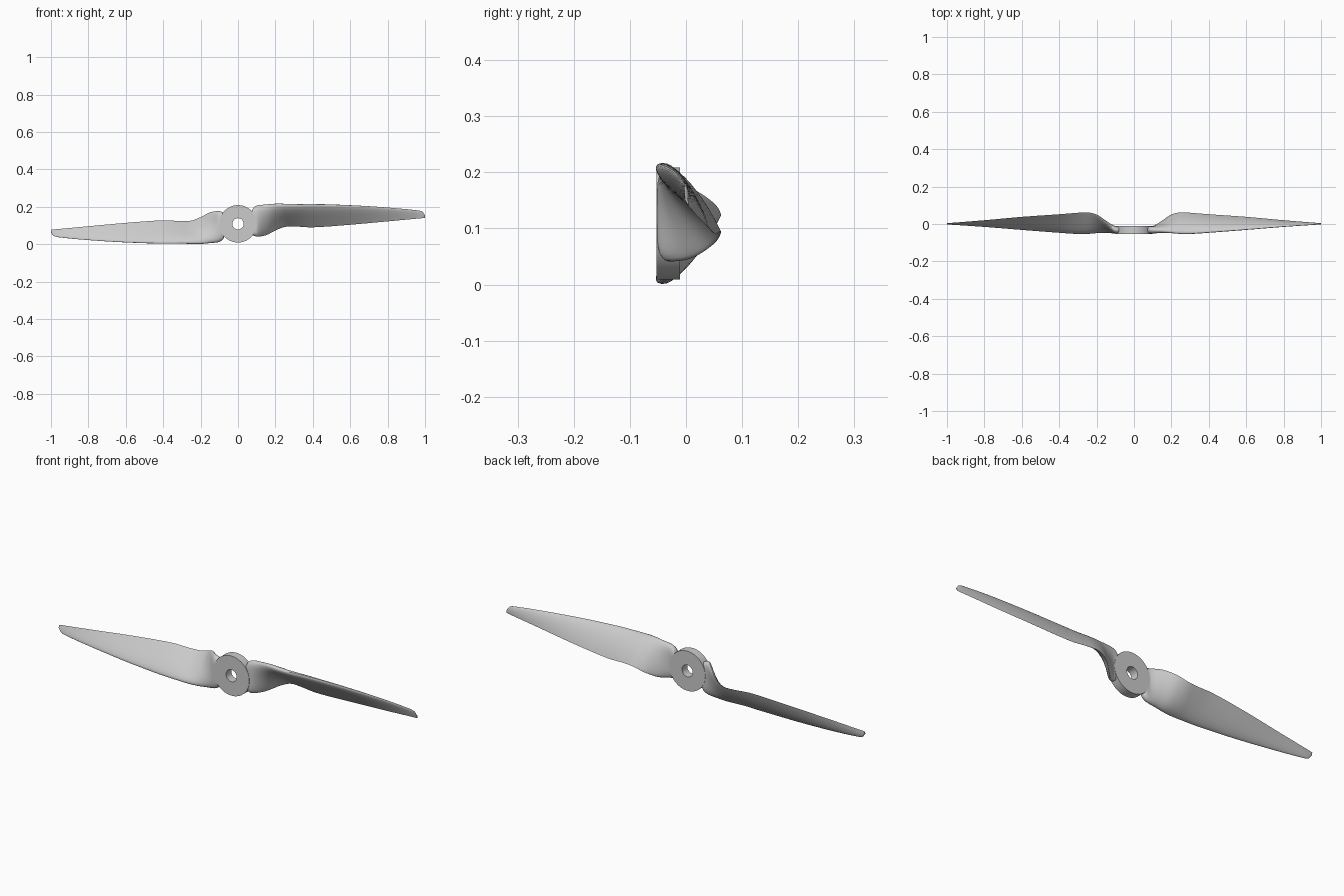
import bpy, math
from mathutils import Matrix, Vector

if "Cube" in bpy.data.objects:
    bpy.data.objects.remove(bpy.data.objects["Cube"])

CZ = 0.109  # height of the spin axis


def make(name, verts, faces, angle=40):
    me = bpy.data.meshes.new(name)
    me.from_pydata(verts, [], faces)
    me.update()
    ob = bpy.data.objects.new(name, me)
    bpy.context.collection.objects.link(ob)
    bpy.ops.object.select_all(action='DESELECT')
    ob.select_set(True)
    bpy.context.view_layer.objects.active = ob
    bpy.ops.object.mode_set(mode='EDIT')
    bpy.ops.mesh.select_all(action='SELECT')
    bpy.ops.mesh.normals_make_consistent(inside=False)
    bpy.ops.object.mode_set(mode='OBJECT')
    bpy.ops.object.shade_smooth_by_angle(angle=math.radians(angle))
    return ob


# Hub: rectangular section revolved about y, with a shaft hole
N = 64
section = [(0.03, -0.053), (0.1, -0.053), (0.1, -0.011), (0.03, -0.011)]
hv = [(r * math.cos(2 * math.pi * i / N), y, CZ + r * math.sin(2 * math.pi * i / N))
      for i in range(N) for r, y in section]
hf = [(4 * i + k, 4 * i + (k + 1) % 4, 4 * ((i + 1) % N) + (k + 1) % 4, 4 * ((i + 1) % N) + k)
      for i in range(N) for k in range(4)]
make("hub", hv, hf)

# Blade stations: x, leading y/z, trailing y/z, thickness, slab-ness (1 root, 0 airfoil)
stations = [
    (0.070, -0.032, 0.170, -0.032, 0.060, 0.034, 1),
    (0.082, -0.032, 0.194, -0.032, 0.047, 0.038, 1),
    (0.105, -0.033, 0.207, -0.028, 0.041, 0.040, 1),
    (0.150, -0.038, 0.212, 0.012, 0.048, 0.038, .6),
    (0.200, -0.045, 0.215, 0.050, 0.073, 0.036, .2),
    (0.250, -0.051, 0.214, 0.062, 0.092, 0.034, 0),
    (0.310, -0.051, 0.213, 0.059, 0.094, 0.031, 0),
    (0.400, -0.045, 0.214, 0.052, 0.090, 0.027, 0),
    (0.600, -0.030, 0.208, 0.038, 0.104, 0.020, 0),
    (0.800, -0.014, 0.196, 0.020, 0.122, 0.013, 0),
    (0.950, -0.004, 0.182, 0.008, 0.136, 0.008, 0),
    (0.985, -0.002, 0.174, 0.005, 0.139, 0.006, 0),
    (1.000, -0.001, 0.155, 0.004, 0.141, 0.004, 0),
]


def smooth(pts, steps=5):
    """Cubic interpolation of every column along x."""
    def slope(i, c):
        a, b = pts[max(i - 1, 0)], pts[min(i + 1, len(pts) - 1)]
        return (b[c] - a[c]) / (b[0] - a[0])
    out = []
    for i in range(len(pts) - 1):
        p, q = pts[i], pts[i + 1]
        h = q[0] - p[0]
        for k in range(steps):
            t = k / steps
            row = [p[0] + h * t]
            for c in range(1, 7):
                row.append((2*t**3 - 3*t*t + 1) * p[c] + (t**3 - 2*t*t + t) * h * slope(i, c)
                           + (3*t*t - 2*t**3) * q[c] + (t**3 - t*t) * h * slope(i + 1, c))
            out.append(row)
    return out + [list(pts[-1])]


def ring(st, n=16):
    """Closed cross-section: cambered airfoil blended with a rounded slab."""
    x, ly, lz, ty, tz, th, b = st
    b = min(max(b, 0), 1)
    le, d = Vector((ly, lz)), Vector((ty - ly, tz - lz))
    nrm = Vector((-d.y, d.x)).normalized()
    pts = []
    for j in range(2 * n):
        a = math.pi * j / n
        s = (1 - math.cos(a)) / 2
        side = 1 if j <= n else -1
        foil = 5 * (0.2969 * math.sqrt(s) - 0.126 * s - 0.3516 * s**2 + 0.2843 * s**3 - 0.1016 * s**4)
        slab = 0.5 * (1 - abs(2 * s - 1) ** 5) ** 0.5
        half = th * ((1 - b) * foil + b * slab)
        camber = (1 - b) * 0.1 * d.length * s * (1 - s)
        p = le + d * s + nrm * (camber + side * half)
        pts.append((x, p.x, p.y))
    return pts


# Blades: loft one, the other is the same turned half a turn about the shaft
rows = [ring(s) for s in smooth(stations)]
M = len(rows[0])
bv = [v for r in rows for v in r]
bf = [(i * M + j, i * M + (j + 1) % M, (i + 1) * M + (j + 1) % M, (i + 1) * M + j)
      for i in range(len(rows) - 1) for j in range(M)]
bf += [tuple(range(M)), tuple(range((len(rows) - 1) * M, len(rows) * M))]
make("blade_right", bv, bf)
make("blade_left", [(-x, y, 2 * CZ - z) for x, y, z in bv], bf)
